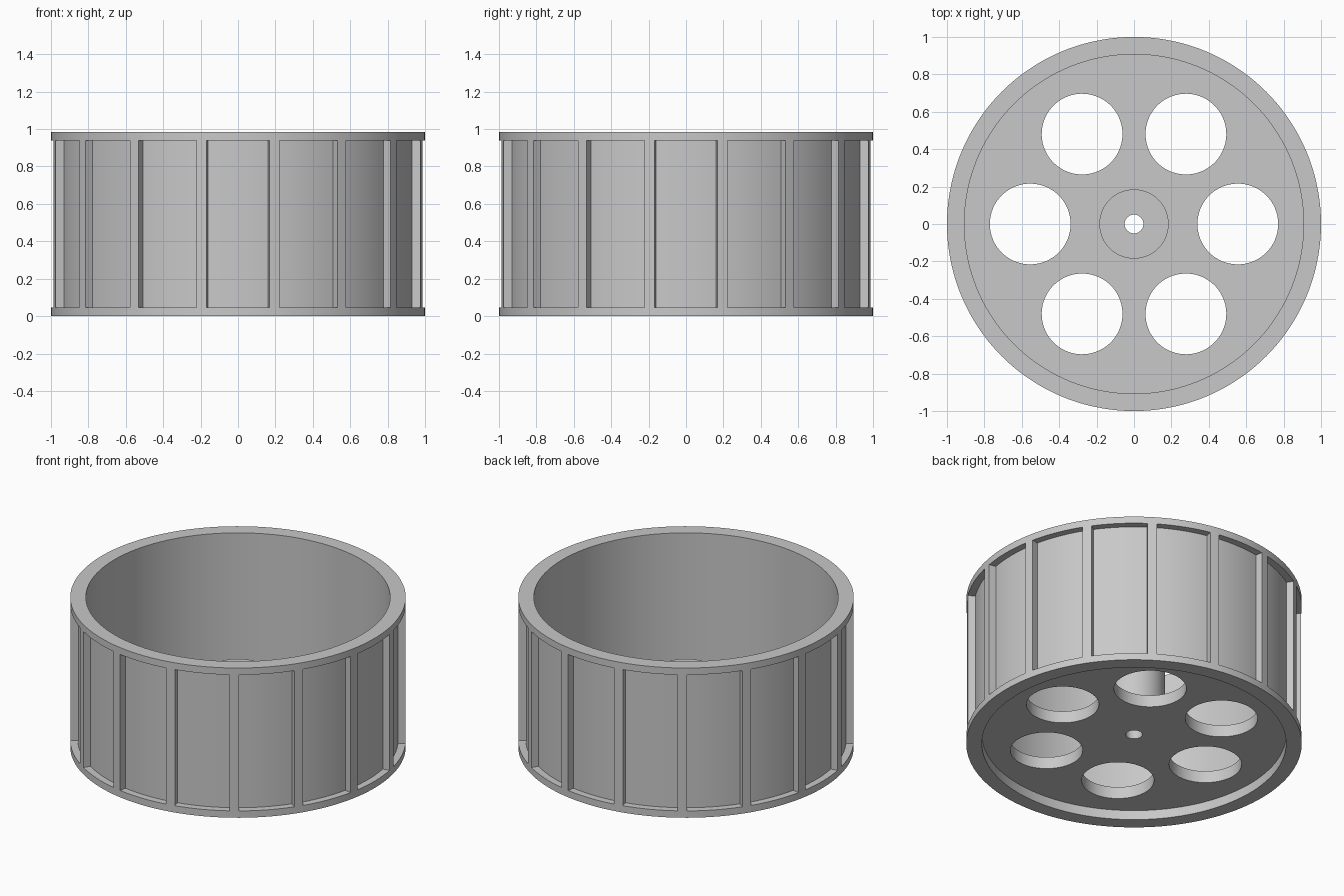
import bpy, bmesh
from math import cos, sin, pi, radians, hypot, atan2
from mathutils import Matrix

old = bpy.data.objects.get("Cube")
if old:
    bpy.data.objects.remove(old, do_unlink=True)

# Main dimensions
HEIGHT, RIM = 0.985, 0.045
OUTER, GROOVE, INNER = 1.0, 0.955, 0.907
RIBS, RIB_HALF, PANEL_STEPS = 16, 0.028, 8

grey = bpy.data.materials.new("plain grey")
grey.use_nodes = True
colour = (0.58, 0.58, 0.58, 1)
grey.diffuse_color = colour
grey.node_tree.nodes["Principled BSDF"].inputs["Base Color"].default_value = colour


def lathe(bm, profile, angles):
    """Revolve a closed (radius, z) profile through the given angles."""
    rings = [[bm.verts.new((r * cos(a), r * sin(a), z)) for r, z in profile] for a in angles]
    n = len(profile)
    for i, ring in enumerate(rings):
        after = rings[(i + 1) % len(rings)]
        for j in range(n):
            k = (j + 1) % n
            bm.faces.new((ring[j], after[j], after[k], ring[k]))
    bmesh.ops.recalc_face_normals(bm, faces=bm.faces)


def make_object(name, bm):
    mesh = bpy.data.meshes.new(name)
    bm.to_mesh(mesh)
    bm.free()
    obj = bpy.data.objects.new(name, mesh)
    bpy.context.collection.objects.link(obj)
    mesh.materials.append(grey)
    return obj


def smooth(obj):
    bpy.ops.object.select_all(action="DESELECT")
    obj.select_set(True)
    bpy.context.view_layer.objects.active = obj
    bpy.ops.object.shade_smooth_by_angle(angle=radians(30))


# Drum wall: each bay is one rib followed by one finely divided panel
bay = 2 * pi / RIBS
half = RIB_HALF / OUTER
angles = []
for i in range(RIBS):
    rib = (i + 0.5) * bay
    angles.append(rib - half)
    angles += [rib + half + (bay - 2 * half) * s / PANEL_STEPS for s in range(PANEL_STEPS)]

bm = bmesh.new()
lathe(bm, [(INNER, 0), (OUTER, 0), (OUTER, RIM), (OUTER, HEIGHT - RIM),
           (OUTER, HEIGHT), (INNER, HEIGHT)], angles)

# Sink the panels between the ribs and the rims
panels = []
for f in bm.faces:
    c = f.calc_center_median()
    on_outside = hypot(c.x, c.y) > GROOVE + 0.02 and RIM < c.z < HEIGHT - RIM
    from_rib = abs(atan2(c.y, c.x) % bay - bay / 2)
    if on_outside and from_rib > half:
        panels.append(f)
result = bmesh.ops.extrude_face_region(bm, geom=panels)
for v in result["geom"]:
    if isinstance(v, bmesh.types.BMVert):
        v.co.x *= GROOVE / OUTER
        v.co.y *= GROOVE / OUTER
bmesh.ops.delete(bm, geom=[f for f in panels if f.is_valid], context="FACES")
bmesh.ops.recalc_face_normals(bm, faces=bm.faces)
smooth(make_object("drum_wall", bm))

# Recessed floor with the tall bored hub
bm = bmesh.new()
lathe(bm, [(0.05, 0.062), (0.92, 0.062), (0.92, 0.14), (0.185, 0.14),
           (0.185, HEIGHT / 2), (0.05, HEIGHT / 2)], [2 * pi * i / 96 for i in range(96)])
hub_floor = make_object("floor_and_hub", bm)

# Six round holes through the floor
bm = bmesh.new()
for i in range(6):
    place = Matrix.Rotation(i * pi / 3, 4, "Z") @ Matrix.Translation((0.555, 0, 0.1))
    bmesh.ops.create_cone(bm, cap_ends=True, segments=64, radius1=0.216, radius2=0.216,
                          depth=0.3, matrix=place)
cutter = make_object("hole_cutter", bm)
cutter.hide_render = True
cut = hub_floor.modifiers.new("holes", "BOOLEAN")
cut.operation, cut.solver, cut.object = "DIFFERENCE", "EXACT", cutter
bpy.ops.object.select_all(action="DESELECT")
hub_floor.select_set(True)
bpy.context.view_layer.objects.active = hub_floor
bpy.ops.object.modifier_apply(modifier=cut.name)
bpy.data.objects.remove(cutter, do_unlink=True)
smooth(hub_floor)
